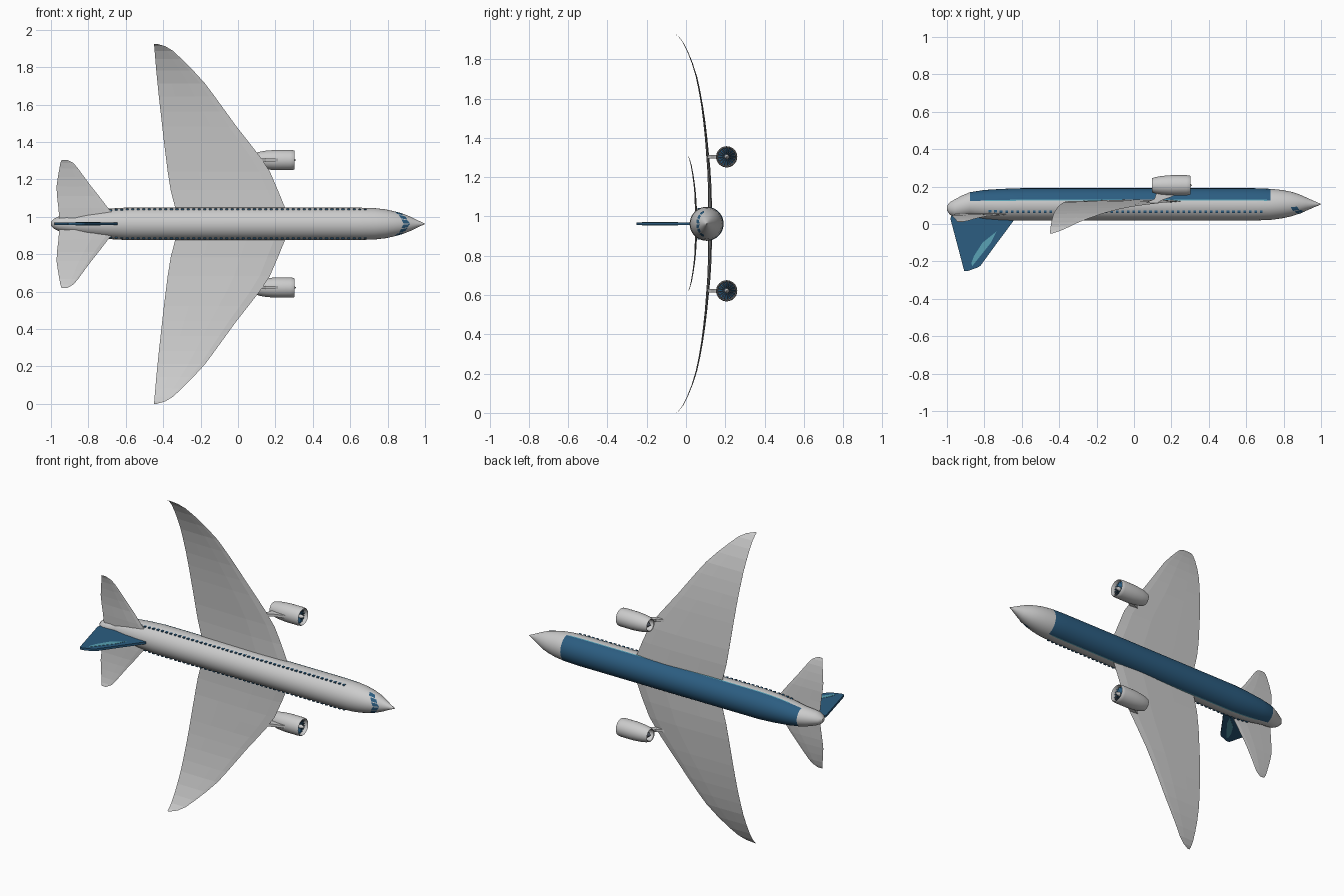
import bpy, bmesh, math
from math import sin, cos, pi, radians
from mathutils import Vector

if "Cube" in bpy.data.objects:
    bpy.data.objects.remove(bpy.data.objects["Cube"])

ZC = 0.9625  # height of the centre line; the wings spread along z, the roof faces -y


def material(name, rgb):
    m = bpy.data.materials.new(name)
    m.diffuse_color = (*rgb, 1)
    m.use_nodes = True
    m.node_tree.nodes["Principled BSDF"].inputs["Base Color"].default_value = m.diffuse_color
    return m


BLUE = material("blue", (0.025, 0.11, 0.22))
TEAL = material("teal", (0.10, 0.36, 0.46))
DARK = material("dark_grey", (0.07, 0.08, 0.10))
PALE = material("pale_grey", (0.62, 0.62, 0.62))


def finish(name, bm, mats=(), smooth=None):
    bmesh.ops.recalc_face_normals(bm, faces=bm.faces)
    me = bpy.data.meshes.new(name)
    bm.to_mesh(me)
    bm.free()
    ob = bpy.data.objects.new(name, me)
    bpy.context.collection.objects.link(ob)
    for m in mats:
        me.materials.append(m)
    if smooth:
        bpy.ops.object.select_all(action='DESELECT')
        bpy.context.view_layer.objects.active = ob
        ob.select_set(True)
        bpy.ops.object.shade_smooth_by_angle(angle=radians(smooth))
    return ob


def loft(bm, rings, cap=True):
    """Skin a list of closed rings; returns rows of faces."""
    vs = [[bm.verts.new(p) for p in r] for r in rings]
    n = len(vs[0])
    rows = [[bm.faces.new((a[i], a[(i + 1) % n], b[(i + 1) % n], b[i])) for i in range(n)]
            for a, b in zip(vs, vs[1:])]
    if cap:
        bm.faces.new(vs[0])
        bm.faces.new(vs[-1])
    return rows


def box(bm, centre, size):
    for v in bmesh.ops.create_cube(bm, size=1)['verts']:
        v.co = Vector(centre) + Vector([a * b for a, b in zip(v.co, size)])


def prism(name, pts, z, half, mats=()):
    """Flat outline in x-y, given thickness along z."""
    bm = bmesh.new()
    loft(bm, [[(x, y, z + s * half) for x, y in pts] for s in (-1, 1)])
    return finish(name, bm, mats)


# Fuselage: x, centre y, half height, half width
HULL = [(-1.0, .085, .012, .010), (-.985, .083, .033, .026), (-.957, .085, .047, .040),
        (-.92, .095, .057, .050), (-.877, .106, .064, .059), (-.8, .105, .077, .070),
        (-.7, .104, .084, .081), (-.6, .105, .0865, .0865), (.64, .105, .0865, .0865),
        (.73, .105, .083, .084), (.79, .106, .076, .077), (.84, .1065, .066, .066),
        (.88, .107, .053, .055), (.92, .1065, .036, .039), (.96, .106, .018, .019),
        (1.0, .106, .001, .001)]


def hull_point(x, ang, out=0.0):
    for a, b in zip(HULL, HULL[1:]):
        if x <= b[0]:
            t = (x - a[0]) / (b[0] - a[0])
            cy, ry, rz = [a[k] + (b[k] - a[k]) * t for k in (1, 2, 3)]
            break
    return (x, cy + (ry + out) * sin(ang), ZC + (rz + out) * cos(ang))


N = 48
bm = bmesh.new()
rows = loft(bm, [[hull_point(h[0], 2 * pi * i / N) for i in range(N)] for h in HULL])
for h, row in zip(HULL, rows):
    for i, f in enumerate(row):
        if -.88 < h[0] < .7 and 2 <= i < 22:  # painted belly
            f.material_index = 1
finish("fuselage", bm, (PALE, BLUE), 40)


def hull_patch(bm, x0, x1, a0, a1, slant=0.0, out=.0015, nx=3, na=4):
    """Thin panel following the fuselage skin, angles in degrees."""
    g = [[bm.verts.new(hull_point(x0 + (x1 - x0) * i / nx - slant * j / na,
                                  radians(a0 + (a1 - a0) * j / na), out))
          for j in range(na + 1)] for i in range(nx + 1)]
    for i in range(nx):
        for j in range(na):
            bm.faces.new((g[i][j], g[i + 1][j], g[i + 1][j + 1], g[i][j + 1]))


# Teal stripes along the belly paint edge
bm = bmesh.new()
for a in (15, 165):
    hull_patch(bm, -.8, .71, a - 2, a + 2, nx=24)
finish("belly_stripes", bm, (TEAL,), 40)

# Cockpit windows, mirrored about the roof line
bm = bmesh.new()
for s in (-1, 1):
    for a, x in ((3, .885), (29, .872), (55, .85)):
        hull_patch(bm, x, x + .034, -90 + s * a, -90 + s * (a + 21), slant=.012)
finish("cockpit_windows", bm, (BLUE,))

# Cabin windows
bm = bmesh.new()
for s in (-1, 1):
    for i in range(50):
        x = -.77 + i * 1.45 / 49
        p = hull_point(x, radians(-27) if s > 0 else radians(207))
        box(bm, (x, p[1], p[2]), (.014, .014, .007))
finish("cabin_windows", bm, (BLUE,))


def surface(name, stations, side):
    """Lens-section wing: span offset, leading x, trailing x, y, thickness."""
    prof = [(0, 0), (.1, .35), (.35, .5), (.7, .27), (1, .02)]
    sec = prof + [(c, -t) for c, t in prof[:0:-1]]
    bm = bmesh.new()
    loft(bm, [[(le + (te - le) * c, y + t * k, ZC + side * s) for c, k in sec]
              for s, le, te, y, t in stations])
    return finish(name, bm)


WING = [(.04, .27, -.32, .122, .020), (.09, .25, -.337, .122, .020), (.18, .213, -.36, .121, .018),
        (.28, .17, -.376, .116, .016), (.36, .117, -.386, .109, .014), (.44, .055, -.396, .102, .012),
        (.52, -.008, -.405, .093, .011), (.6, -.066, -.414, .082, .009), (.68, -.124, -.423, .068, .008),
        (.75, -.176, -.43, .053, .007), (.82, -.24, -.437, .031, .005), (.88, -.3, -.442, .007, .004),
        (.925, -.348, -.446, -.016, .003), (.95, -.39, -.448, -.035, .002), (.9625, -.435, -.449, -.05, .001)]
TAIL = [(.02, -.64, -.955, .054, .010), (.085, -.695, -.96, .050, .010), (.15, -.745, -.968, .047, .008),
        (.2, -.785, -.97, .042, .007), (.25, -.822, -.963, .035, .006), (.295, -.855, -.955, .027, .005),
        (.325, -.88, -.95, .019, .003), (.342, -.912, -.943, .012, .002)]


def lathe(name, profile, y, z, mats=(), n=32):
    bm = bmesh.new()
    loft(bm, [[(x, y + r * cos(2 * pi * i / n), z + r * sin(2 * pi * i / n)) for i in range(n)]
              for x, r in profile])
    return finish(name, bm, mats, 40)


EY = .207
for side, tag in ((1, "left"), (-1, "right")):
    surface(tag + "_wing", WING, side)
    surface(tag + "_tailplane", TAIL, side)
    ez = ZC + side * .341
    # Engine cowl, open at both ends
    lathe(tag + "_engine_cowl",
          [(.13, .030), (.1, .034), (.097, .038), (.115, .044), (.15, .050), (.2, .054), (.28, .054),
           (.298, .052), (.302, .049), (.298, .046), (.272, .045)], EY, ez)
    lathe(tag + "_fan_disc", [(.268, .0455), (.274, .0455)], EY, ez, (DARK,))
    lathe(tag + "_fan_hub", [(.272, .013), (.29, .011), (.303, .006), (.31, .001)], EY, ez)
    lathe(tag + "_exhaust_cone", [(.14, .022), (.115, .015), (.098, .003)], EY, ez, (DARK,))
    # Fan blades
    bm = bmesh.new()
    for k in range(16):
        a = 2 * pi * k / 16
        u, w = Vector((0, cos(a), sin(a))), Vector((0, -sin(a), cos(a)))
        o = Vector((.278, EY, ez))
        loft(bm, [[o + u * r + w * (c * t) + Vector((d, 0, 0))
                   for c, d in ((-1, -.003), (1, .003), (1, .005), (-1, -.001))]
                  for r, t in ((.011, .0015), (.044, .005))])
    finish(tag + "_fan_blades", bm, (BLUE,))
    # Pylon down to the wing
    prism(tag + "_pylon", [(.22, .157), (.2, .145), (.15, .128), (.125, .112), (.06, .112), (.11, .135), (.12, .165)],
          ez, .008)

# Fin with its lighter flash
prism("fin", [(-.64, .03), (-.647, .013), (-.735, -.105), (-.82, -.222), (-.835, -.232), (-.89, -.252),
              (-.908, -.25), (-.945, -.11), (-.982, .03), (-.97, .06), (-.7, .05)], ZC, .007, (BLUE,))
prism("fin_flash", [(-.735, -.04), (-.765, -.10), (-.865, -.225), (-.87, -.21), (-.855, -.17), (-.81, -.10)],
      ZC, .0085, (TEAL,))
